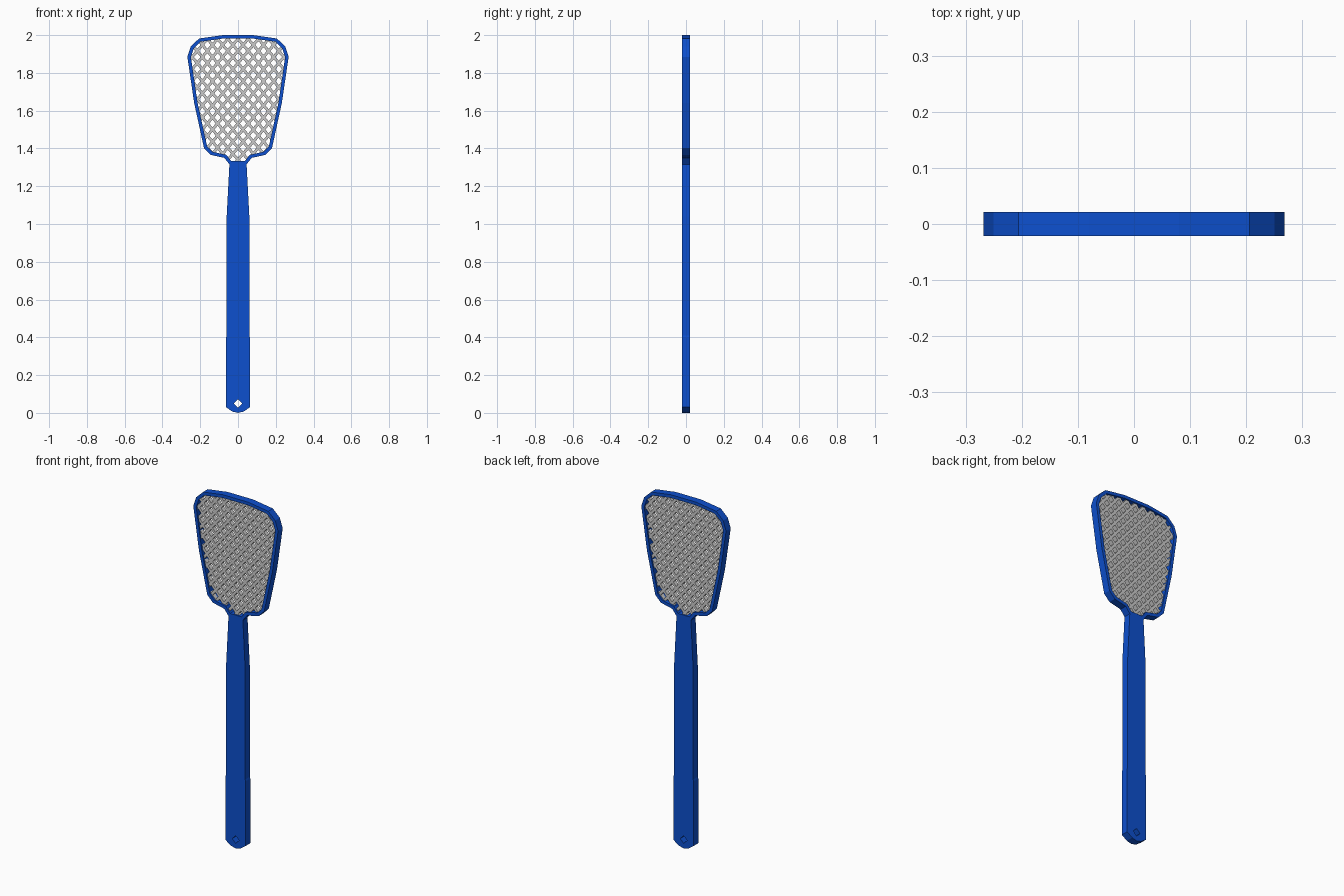
import bpy, bmesh
from mathutils import Vector, Matrix

if "Cube" in bpy.data.objects:
    bpy.data.objects.remove(bpy.data.objects["Cube"])

HALF = 0.021          # half thickness of rim and handle
RIM = 0.018           # rim width
MESH_HALF = 0.012     # half thickness of the netting
PX, PZ = 0.054, 0.064  # netting pitch
BAR = 0.0075          # half width of a strand


def material(name, rgb):
    m = bpy.data.materials.new(name)
    m.diffuse_color = (*rgb, 1)
    m.use_nodes = True
    m.node_tree.nodes["Principled BSDF"].inputs["Base Color"].default_value = m.diffuse_color
    return m


blue = material("blue plastic", (0.004, 0.08, 0.62))
grey = material("light grey netting", (0.6, 0.6, 0.6))


def add_object(name, bm, mat):
    bmesh.ops.recalc_face_normals(bm, faces=bm.faces)
    me = bpy.data.meshes.new(name)
    bm.to_mesh(me)
    bm.free()
    me.materials.append(mat)
    ob = bpy.data.objects.new(name, me)
    bpy.context.collection.objects.link(ob)
    return ob


def mirrored(half):
    """Close a right-hand profile by mirroring it across x = 0."""
    return half + [(-x, z) for x, z in reversed(half) if x > 1e-6]


def plate(name, loops, half, mat):
    """Flat plate in the xz plane; the second loop is a hole."""
    cu = bpy.data.curves.new(name + "_outline", 'CURVE')
    cu.dimensions = '2D'
    cu.fill_mode = 'BOTH'
    cu.extrude = half
    for pts in loops:
        sp = cu.splines.new('POLY')
        sp.points.add(len(pts) - 1)
        for p, (x, z) in zip(sp.points, pts):
            p.co = (x, z, 0, 1)
        sp.use_cyclic_u = True
    tmp = bpy.data.objects.new(name + "_outline", cu)
    bpy.context.collection.objects.link(tmp)
    dg = bpy.context.evaluated_depsgraph_get()
    me = bpy.data.meshes.new_from_object(tmp.evaluated_get(dg))
    bm = bmesh.new()
    bm.from_mesh(me)
    bpy.data.objects.remove(tmp)
    bmesh.ops.remove_doubles(bm, verts=bm.verts, dist=1e-5)
    bmesh.ops.transform(bm, verts=bm.verts,
                        matrix=Matrix(((1, 0, 0, 0), (0, 0, -1, 0),
                                       (0, 1, 0, 0), (0, 0, 0, 1))))
    for f in bm.faces:
        f.material_index = 0
        f.smooth = False
    return add_object(name, bm, mat)


def inset(pts, d):
    """Offset a counter-clockwise loop inwards by d."""
    out, n = [], len(pts)
    for i in range(n):
        a, b, c = (Vector(pts[(i + k) % n]) for k in (-1, 0, 1))
        e1, e2 = (b - a).normalized(), (c - b).normalized()
        n1, n2 = Vector((-e1.y, e1.x)), Vector((-e2.y, e2.x))
        out.append(tuple(b + (n1 + n2) * d / (1 + n1.dot(n2))))
    return out


# Handle with rounded end and diamond hanging hole
handle = mirrored([(0, 0), (0.03, 0.007), (0.063, 0.03), (0.063, 0.4),
                   (0.06, 0.41), (0.06, 1.04), (0.045, 1.325)])
plate("handle", [handle, [(0, 0.028), (0.022, 0.05), (0, 0.072), (-0.022, 0.05)]],
      HALF, blue)

# Rim of the head
head = mirrored([(0.045, 1.315), (0.072, 1.35), (0.145, 1.366), (0.18, 1.402),
                 (0.232, 1.64), (0.268, 1.885), (0.25, 1.94), (0.206, 1.982),
                 (0.08, 2.0)])
plate("head_rim", [head, inset(head, RIM)], HALF, blue)

# Netting: two sets of diagonal strands clipped to the middle of the rim
clip = inset(head, RIM * 0.6)
bm = bmesh.new()
for s in (1, -1):
    d = Vector((PX, s * PZ)).normalized()
    nrm = Vector((-d.y, d.x))
    for k in range(-30, 31):
        o = Vector((0, 1.66 + k * PZ))
        hits = []
        for i in range(len(clip)):
            a, b = Vector(clip[i - 1]), Vector(clip[i])
            da, db = (a - o).dot(nrm), (b - o).dot(nrm)
            if (da > 0) != (db > 0):
                hits.append((a + (b - a) * da / (da - db) - o).dot(d))
        hits.sort()
        for t0, t1 in zip(hits[::2], hits[1::2]):
            c = o + d * (t0 + t1) / 2
            m = Matrix(((d.x, 0, nrm.x, c.x), (0, 1, 0, 0),
                        (d.y, 0, nrm.y, c.y), (0, 0, 0, 1)))
            bmesh.ops.create_cube(bm, size=1, matrix=m @ Matrix.Diagonal(
                (t1 - t0, 2 * MESH_HALF, 2 * BAR, 1)))
add_object("netting", bm, grey)
